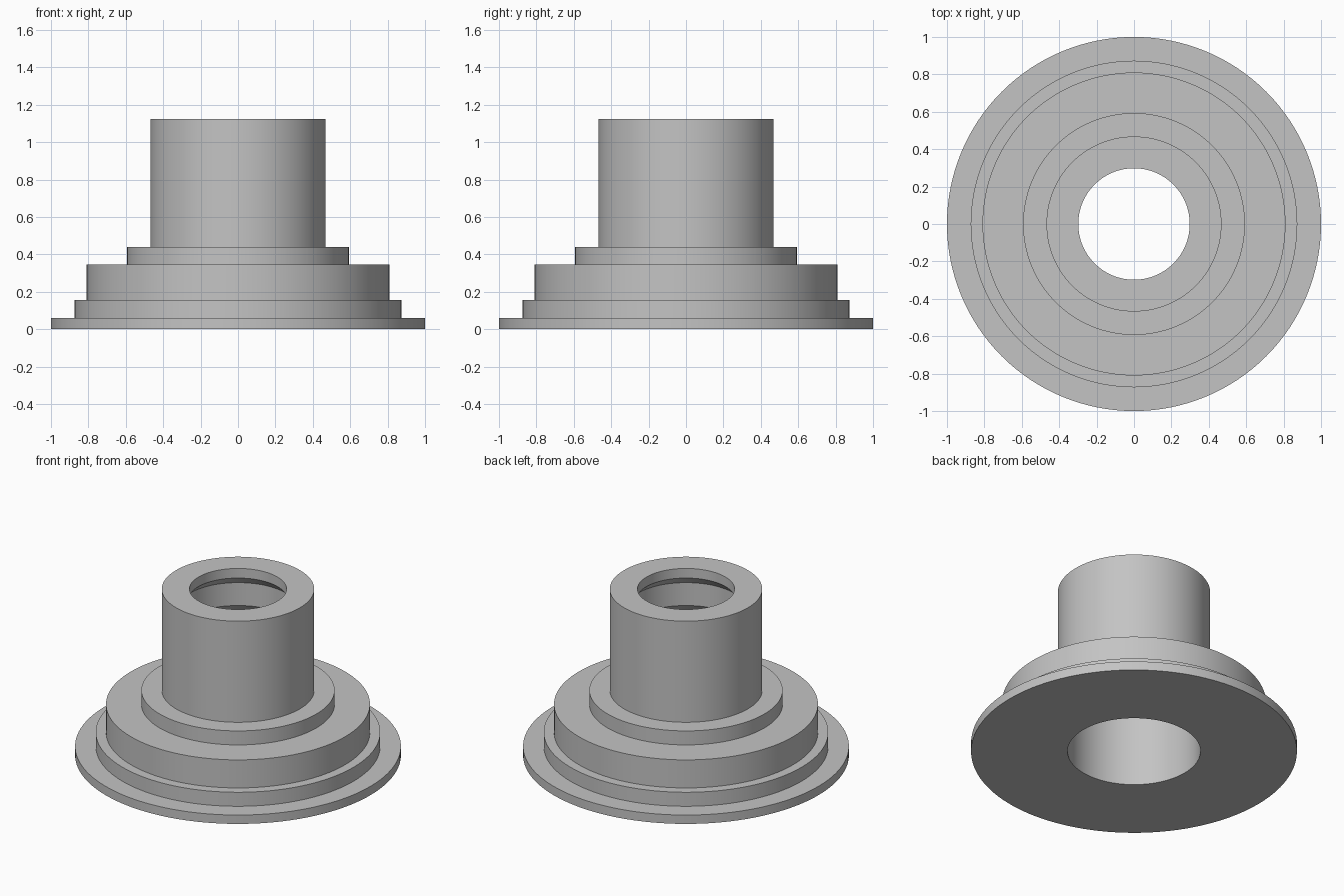
import bpy
import bmesh
from math import radians, tau

SEGMENTS = 128

cube = bpy.data.objects.get("Cube")
if cube:
    bpy.data.objects.remove(cube, do_unlink=True)

# Single plain grey
grey = bpy.data.materials.new("grey")
grey.use_nodes = True
colour = (0.55, 0.55, 0.55, 1)
grey.diffuse_color = colour
grey.node_tree.nodes["Principled BSDF"].inputs["Base Color"].default_value = colour

# Stepped outside: (radius, top height) of each tier
tiers = [(1.0, 0.06), (0.873, 0.155), (0.81, 0.345), (0.593, 0.44), (0.468, 1.125)]
# Bore from the top lip down, widening through two chamfers
bore = [(0.298, 1.125), (0.298, 1.06), (0.36, 1.0),
        (0.36, 0.845), (0.408, 0.795), (0.408, 0)]

profile = []
base = 0
for radius, top in tiers:
    profile += [(radius, base), (radius, top)]
    base = top
profile += bore


def lathe(name, points, material):
    """Revolve a closed (radius, height) outline around the z axis."""
    bm = bmesh.new()
    verts = [bm.verts.new((r, 0, z)) for r, z in points]
    edges = [bm.edges.new((a, b)) for a, b in zip(verts, verts[1:] + verts[:1])]
    bmesh.ops.spin(bm, geom=verts + edges, cent=(0, 0, 0), axis=(0, 0, 1),
                   angle=tau, steps=SEGMENTS, use_merge=True)
    bmesh.ops.remove_doubles(bm, verts=bm.verts, dist=0.0001)
    bmesh.ops.recalc_face_normals(bm, faces=bm.faces)
    mesh = bpy.data.meshes.new(name)
    bm.to_mesh(mesh)
    bm.free()
    mesh.materials.append(material)
    obj = bpy.data.objects.new(name, mesh)
    bpy.context.collection.objects.link(obj)
    return obj


# Flanged bushing body
bushing = lathe("flanged_bushing", profile, grey)
bpy.ops.object.select_all(action="DESELECT")
bushing.select_set(True)
bpy.context.view_layer.objects.active = bushing
bpy.ops.object.shade_smooth_by_angle(angle=radians(30))
